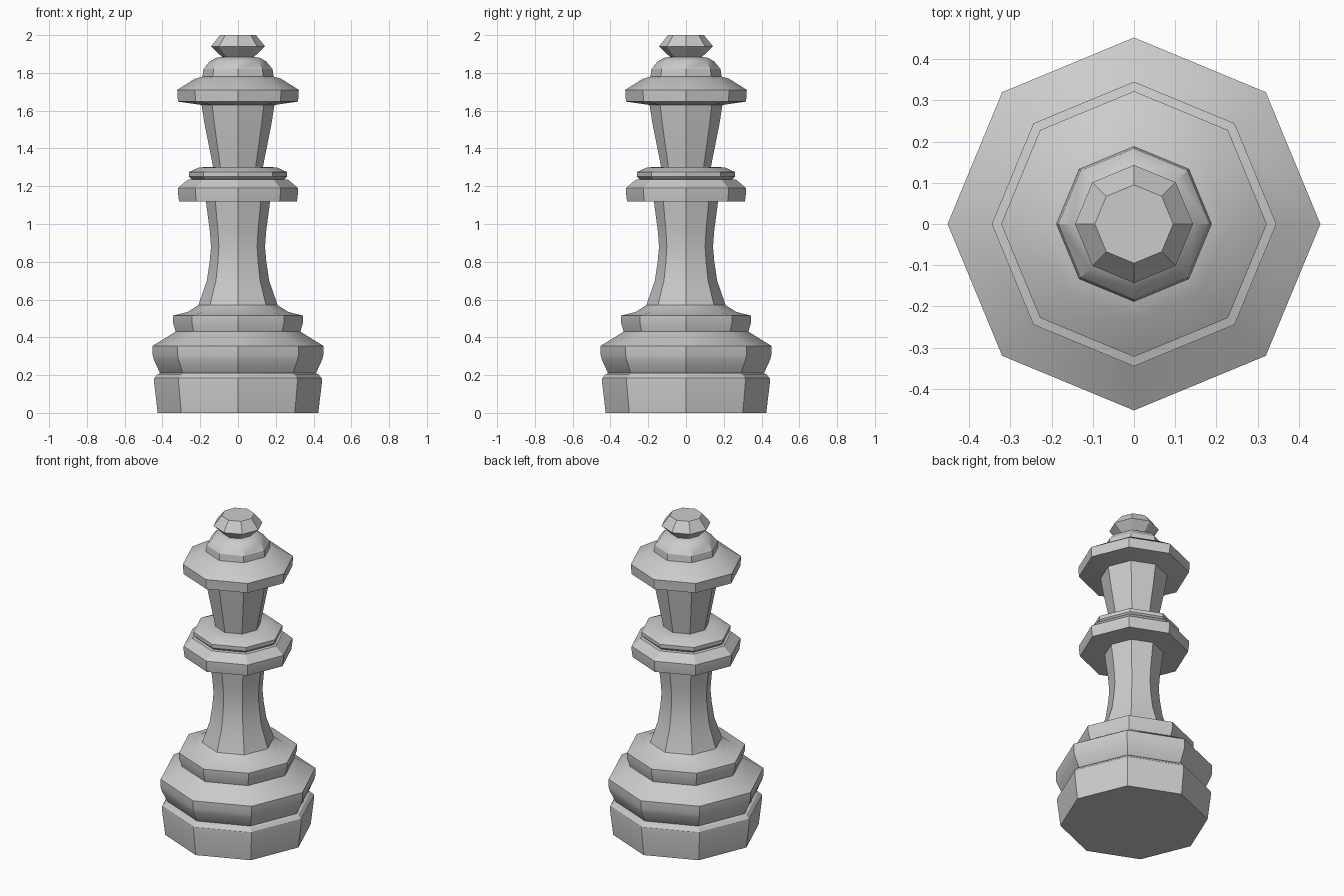
import bpy, bmesh
from math import cos, sin, pi, radians

if "Cube" in bpy.data.objects:
    bpy.data.objects.remove(bpy.data.objects["Cube"])

SIDES = 8


def lathe(name, profile, cap_bottom=False, cap_top=False):
    """Turn a (radius, height) profile, listed bottom to top, into an eight-sided part."""
    bm = bmesh.new()
    rings = [[bm.verts.new((r * cos(2 * pi * i / SIDES), r * sin(2 * pi * i / SIDES), z))
              for i in range(SIDES)] for r, z in profile]
    for a, b in zip(rings, rings[1:]):
        for i in range(SIDES):
            j = (i + 1) % SIDES
            bm.faces.new((a[i], a[j], b[j], b[i]))
    if cap_bottom:
        bm.faces.new(rings[0][::-1])
    if cap_top:
        bm.faces.new(rings[-1])
    mesh = bpy.data.meshes.new(name)
    bm.to_mesh(mesh)
    bm.free()
    obj = bpy.data.objects.new(name, mesh)
    bpy.context.collection.objects.link(obj)
    bpy.ops.object.select_all(action='DESELECT')
    obj.select_set(True)
    bpy.context.view_layer.objects.active = obj
    bpy.ops.object.shade_smooth_by_angle(angle=radians(30))
    return obj


# Each part starts on the ring where the one below it ends.
# Wide foot with a narrow groove around it
lathe("base", [(.425, 0), (.445, .165), (.443, .185), (.425, .205), (.41, .21),
               (.415, .215), (.445, .28), (.452, .305), (.452, .355), (.33, .43)],
      cap_bottom=True)

# Stepped collar above the foot
lathe("base_collar", [(.33, .43), (.345, .48), (.345, .515), (.265, .535), (.21, .57)])

# Waisted lower stem
lathe("lower_stem", [(.21, .57), (.165, .70), (.15, .80), (.143, .88), (.15, .97), (.17, 1.12)])

# Double ring at mid height
lathe("middle_ring", [(.17, 1.12), (.312, 1.12), (.318, 1.165), (.318, 1.19), (.265, 1.235),
                      (.245, 1.237), (.26, 1.252), (.26, 1.275), (.205, 1.30), (.132, 1.302)])

# Flaring upper stem
lathe("upper_stem", [(.132, 1.302), (.155, 1.42), (.177, 1.53), (.193, 1.63)])

# Crown rim
lathe("crown", [(.193, 1.63), (.318, 1.648), (.322, 1.71), (.23, 1.768), (.188, 1.78)])

# Domed cap
lathe("dome", [(.188, 1.78), (.183, 1.82), (.15, 1.86), (.115, 1.88), (.085, 1.885)])

# Faceted knob
lathe("knob", [(.085, 1.885), (.143, 1.94), (.095, 2.0)], cap_top=True)
